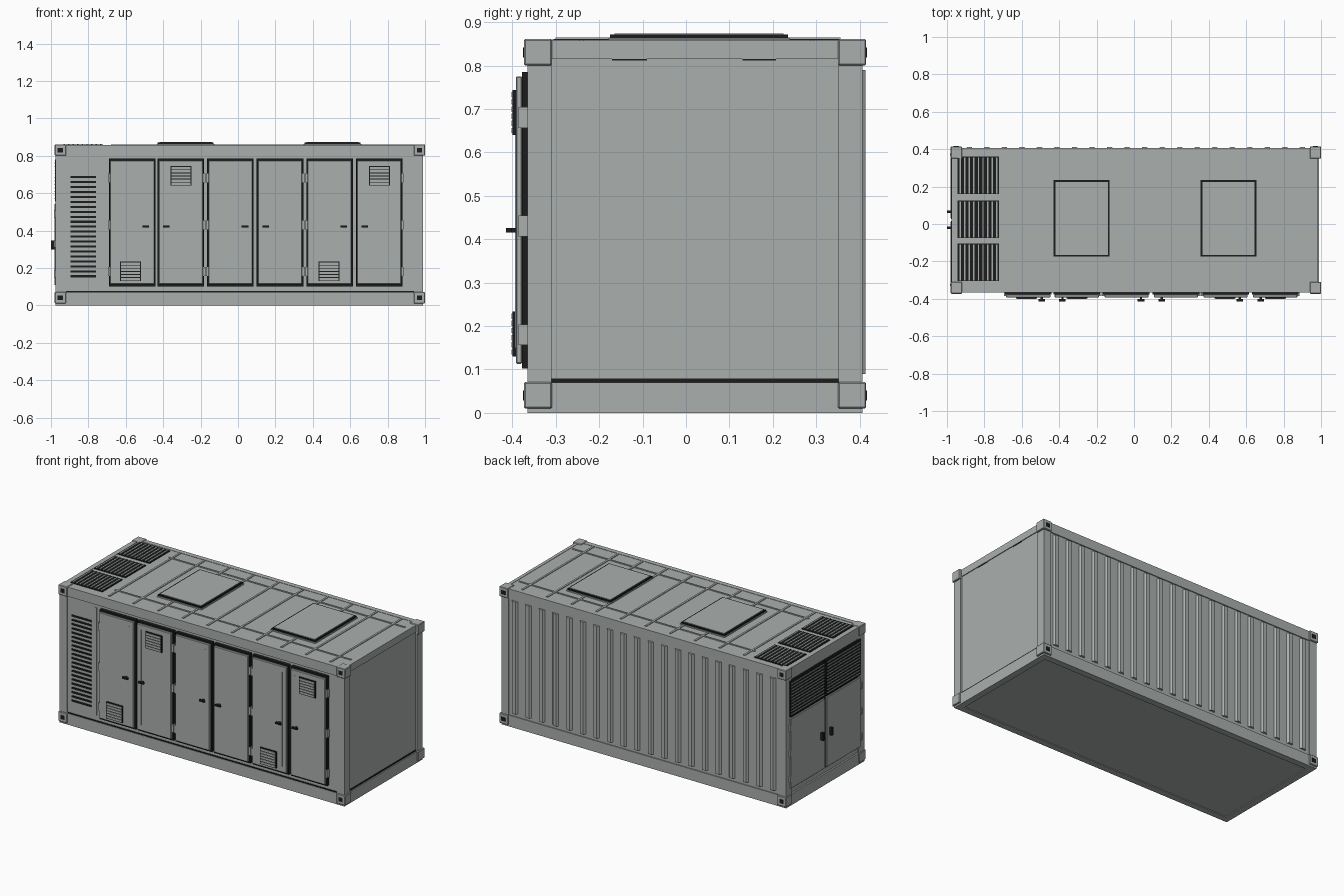
import bpy, bmesh
from mathutils import Matrix, Vector


def material(name, rgb):
    m = bpy.data.materials.new(name)
    m.diffuse_color = (*rgb, 1)
    return m


GREY = material("container_grey", (0.40, 0.43, 0.42))
BLACK = material("rubber_black", (0.012, 0.012, 0.012))


def boxes(name, mat, items, bevel=0):
    """One object from boxes given as (x0, x1, y0, y1, z0, z1)."""
    bm = bmesh.new()
    for x0, x1, y0, y1, z0, z1 in items:
        mtx = Matrix.Translation(Vector((x0 + x1, y0 + y1, z0 + z1)) / 2)
        mtx = mtx @ Matrix.Diagonal((x1 - x0, y1 - y0, z1 - z0, 1))
        bmesh.ops.create_cube(bm, size=1, matrix=mtx)
    me = bpy.data.meshes.new(name)
    bm.to_mesh(me)
    bm.free()
    me.materials.append(mat)
    ob = bpy.data.objects.new(name, me)
    bpy.context.collection.objects.link(ob)
    if bevel:
        b = ob.modifiers.new("bevel", 'BEVEL')
        b.width = bevel
        b.segments = 1
    return ob


# Overall shell
X0, X1, Y0, Y1 = -0.975, 0.995, -0.365, 0.406
boxes("body", GREY, [(-0.965, 0.98, -0.358, 0.400, 0.005, 0.856)])
boxes("bottom_rails", GREY, [(X0, X1 - 0.005, Y0, Y0 + 0.04, 0, 0.07),
                             (X0, X1 - 0.005, Y1 - 0.04, Y1, 0, 0.07),
                             (X0, X0 + 0.04, Y0, Y1, 0, 0.07),
                             (X1 - 0.045, X1 - 0.005, Y0, Y1, 0, 0.07)])
boxes("top_rails", GREY, [(X0, X1 - 0.005, Y0, Y0 + 0.03, 0.80, 0.858),
                          (X0, X1 - 0.005, Y1 - 0.03, Y1, 0.80, 0.858),
                          (X0, X0 + 0.03, Y0, Y1, 0.785, 0.858),
                          (X1 - 0.03, X1 - 0.01, Y0, Y1, 0.815, 0.858)])
posts, castings, holes = [], [], []
for x0, x1 in ((-0.98, -0.92), (0.94, 1.0)):
    for y0, y1, face in ((-0.373, -0.309, -0.373), (0.35, 0.415, 0.415)):
        for z0 in (0.01, 0.80):
            castings.append((x0, x1, y0, y1, z0, z0 + 0.061))
            xm, zm = (x0 + x1) / 2, z0 + 0.03
            holes.append((xm - 0.014, xm + 0.014, face - 0.002, face + 0.002,
                          zm - 0.012, zm + 0.012))
    px = X0 if x0 < 0 else 0.94
    for y0 in (Y0, Y1 - 0.055):
        posts.append((px, px + 0.05, y0, y0 + 0.055, 0.05, 0.82))
boxes("corner_posts", GREY, posts)
boxes("corner_castings", GREY, castings, 0.003)
boxes("casting_holes", BLACK, holes)
boxes("sill_gaps", BLACK, [(-0.92, 0.94, -0.362, -0.357, 0.07, 0.076),
                           (0.978, 0.983, -0.317, 0.357, 0.07, 0.079),
                           (0.978, 0.983, -0.17, -0.09, 0.812, 0.817),
                           (0.978, 0.983, 0.13, 0.207, 0.812, 0.817)])

# Corrugated rear wall: tapered vertical ribs
ribs = boxes("rear_ribs", GREY, [(x - 0.022, x + 0.022, 0.398, 0.413, 0.09, 0.79)
                                 for x in [-0.88 + i * 0.0937 for i in range(20)]])
for v in ribs.data.vertices:
    if v.co.y > 0.41:
        i = round((v.co.x + 0.88) / 0.0937)
        c = -0.88 + i * 0.0937
        v.co.x = c + (v.co.x - c) * 0.5

# Roof ribs, hatches and grilles
roof = []
for i in range(10):
    x = -0.66 + i * 0.17
    roof.append((x - 0.006, x + 0.006, -0.33, 0.37, 0.85, 0.860))
for y in (-0.24, 0.29):
    roof.append((-0.68, 0.95, y - 0.005, y + 0.005, 0.85, 0.860))
boxes("roof_ribs", GREY, roof)
for n, x in enumerate((-0.43, 0.355), 1):
    hatch = (-0.175, 0.235)
    boxes(f"roof_hatch_seal_{n}", BLACK, [(x, x + 0.3, *hatch, 0.855, 0.871)])
    boxes(f"roof_hatch_lid_{n}", GREY, [(x + 0.01, x + 0.29, -0.165, 0.225, 0.86, 0.874)])
    boxes(f"roof_hatch_curb_{n}", GREY, [(x - 0.004, x + 0.304, -0.179, 0.239, 0.855, 0.863)])
for n, y in enumerate((-0.305, -0.075, 0.16), 1):
    boxes(f"roof_grille_{n}", BLACK, [(-0.943, -0.723, y, y + 0.2, 0.85, 0.861)])
    boxes(f"roof_grille_bars_{n}", GREY,
          [(-0.930 + i * 0.0245 - 0.003, -0.930 + i * 0.0245 + 0.004, y + 0.004, y + 0.196,
            0.855, 0.864) for i in range(9)])

# Front louvre
boxes("front_louvre_slots", BLACK,
      [(-0.895, -0.76, -0.362, -0.355, z, z + 0.011)
       for z in [0.15 + i * 0.0265 for i in range(21)]])
boxes("front_trim", GREY, [(-0.735, -0.722, -0.364, -0.355, 0.11, 0.78),
                           (0.935, 0.945, -0.364, -0.355, 0.08, 0.79)])

# Six front doors: left edge, handle left edge, hinge side
DOORS = [(-0.69, -0.511, -1), (-0.43, -0.40, 1), (-0.165, 0.02, -1),
         (0.10, 0.13, 1), (0.365, 0.547, -1), (0.63, 0.66, 1)]
VENTS = {0: (-0.63, 0.13), 1: (-0.36, 0.64), 4: (0.43, 0.13), 5: (0.70, 0.64)}
for n, (x, hx, side) in enumerate(DOORS):
    w = 0.249
    boxes(f"door_seal_{n + 1}", BLACK, [(x, x + w, -0.378, -0.355, 0.102, 0.785)])
    boxes(f"door_panel_{n + 1}", GREY,
          [(x + 0.006, x + w - 0.006, -0.392, -0.377, 0.113, 0.775)], 0.003)
    # Pressed bead beside the handle
    bx = x + 0.033 if side > 0 else x + w - 0.038
    boxes(f"door_bead_{n + 1}", GREY, [(bx, bx + 0.005, -0.394, -0.39, 0.15, 0.74)])
    boxes(f"door_handle_{n + 1}", BLACK, [(hx, hx + 0.035, -0.415, -0.402, 0.416, 0.426),
                                          (hx + 0.012, hx + 0.024, -0.403, -0.39, 0.416, 0.426)])
    # Hinges on the side away from the handle
    ex = x + w - 0.006 if side > 0 else x - 0.006
    boxes(f"door_hinges_{n + 1}", GREY, [(ex, ex + 0.012, -0.386, -0.36, z - 0.024, z + 0.024)
                                         for z in (0.18, 0.43, 0.68)])
    if n in VENTS:
        vx, vz = VENTS[n]
        boxes(f"door_vent_{n + 1}", BLACK, [(vx, vx + 0.112, -0.399, -0.39, vz, vz + 0.104)])
        boxes(f"door_vent_slats_{n + 1}", GREY,
              [(vx + 0.005, vx + 0.107, -0.402, -0.395, z, z + 0.0125)
               for z in [vz + 0.004 + i * 0.0165 for i in range(6)]])

# Left end: two grilles above two doors
for n, (y0, y1, hy) in enumerate(((-0.325, 0.017, -0.02), (0.027, 0.37, 0.066)), 1):
    boxes(f"end_grille_{n}", BLACK, [(-0.979, -0.96, y0, y1, 0.555, 0.78)])
    boxes(f"end_grille_slats_{n}", GREY, [(-0.982, -0.97, y0 + 0.008, y1 - 0.008, z, z + 0.005)
                                          for z in [0.568 + i * 0.019 for i in range(11)]])
    boxes(f"end_door_seal_{n}", BLACK, [(-0.972, -0.96, y0, y1, 0.105, 0.548)])
    boxes(f"end_door_{n}", GREY, [(-0.981, -0.965, y0 + 0.003, y1 - 0.003, 0.108, 0.545)], 0.003)
    boxes(f"end_door_handle_{n}", BLACK, [(-1.0, -0.98, hy - 0.007, hy + 0.007, 0.30, 0.347)])
    oy = y0 - 0.006 if n == 1 else y1 - 0.004
    boxes(f"end_door_hinges_{n}", GREY, [(-0.985, -0.965, oy, oy + 0.01, z - 0.02, z + 0.02)
                                         for z in (0.17, 0.33, 0.49)])
